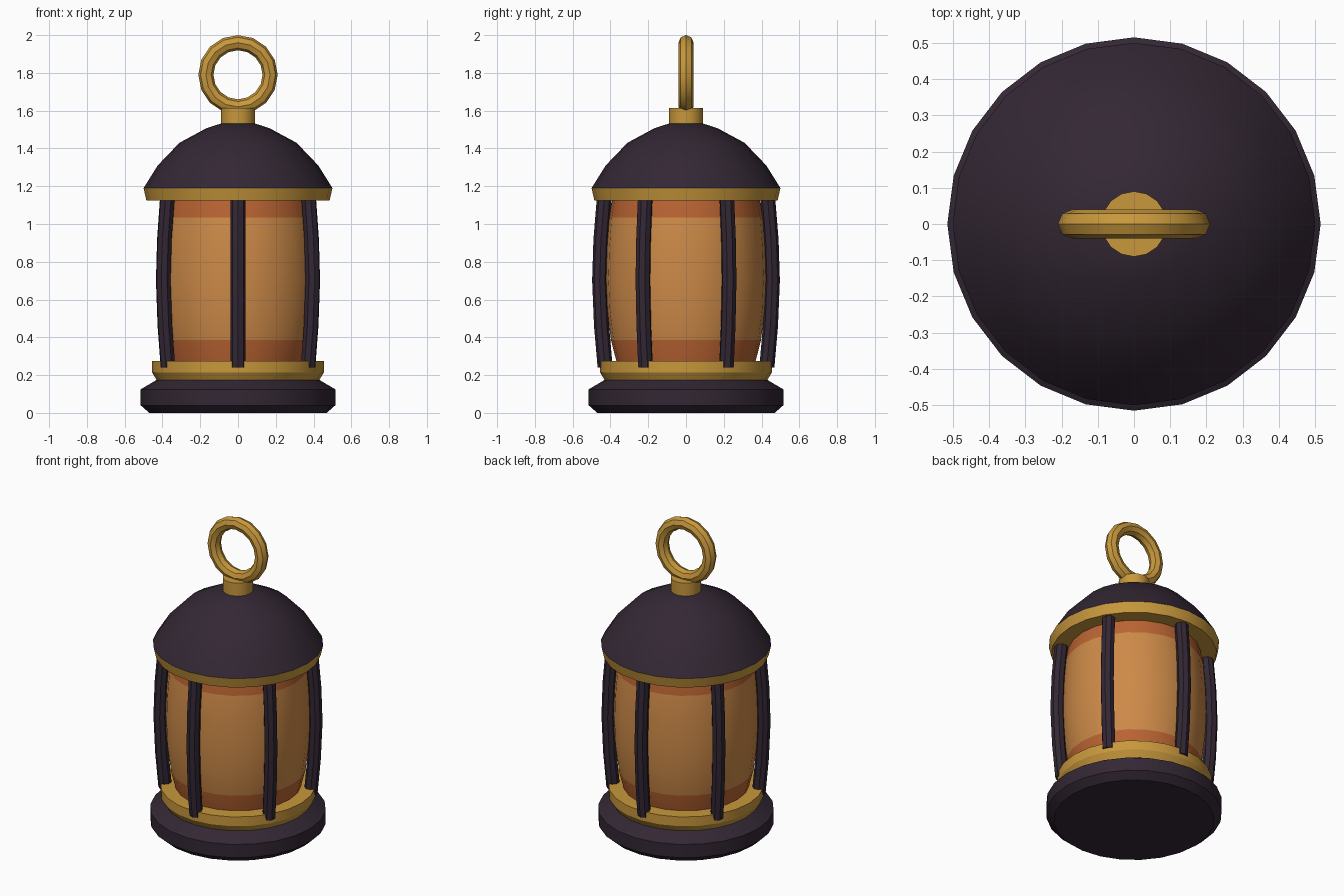
import bpy, bmesh, math
from mathutils import Vector

if "Cube" in bpy.data.objects:
    bpy.data.objects.remove(bpy.data.objects["Cube"])

SIDES = 24


def srgb(r, g, b):
    lin = lambda c: c / 12.92 if c <= 0.04045 else ((c + 0.055) / 1.055) ** 2.4
    return (lin(r / 255), lin(g / 255), lin(b / 255), 1)


def material(name, rgb):
    m = bpy.data.materials.new(name)
    m.diffuse_color = srgb(*rgb)
    m.use_nodes = True
    m.node_tree.nodes["Principled BSDF"].inputs["Base Color"].default_value = m.diffuse_color
    return m


DARK = material("dark iron", (51, 39, 52))
BRASS = material("brass", (200, 152, 60))
AMBER = material("amber glass", (205, 138, 72))
RUST = material("deep orange glass", (186, 100, 50))


def finish(name, bm, mats, angle=30):
    bmesh.ops.recalc_face_normals(bm, faces=bm.faces)
    me = bpy.data.meshes.new(name)
    bm.to_mesh(me)
    bm.free()
    for m in mats:
        me.materials.append(m)
    ob = bpy.data.objects.new(name, me)
    bpy.context.collection.objects.link(ob)
    bpy.ops.object.select_all(action='DESELECT')
    ob.select_set(True)
    bpy.context.view_layer.objects.active = ob
    bpy.ops.object.shade_smooth_by_angle(angle=math.radians(angle))
    return ob


def skin(bm, rings):
    """Bridge equal rings of points and cap both ends."""
    rings = [[bm.verts.new(p) for p in ring] for ring in rings]
    n = len(rings[0])
    for a, b in zip(rings, rings[1:]):
        for i in range(n):
            j = (i + 1) % n
            bm.faces.new((a[i], a[j], b[j], b[i]))
    bm.faces.new(rings[0])
    bm.faces.new(rings[-1])


def lathe(name, profile, mats, sides=SIDES):
    bm = bmesh.new()
    skin(bm, [[(r * math.cos(math.tau * i / sides), r * math.sin(math.tau * i / sides), z)
               for i in range(sides)] for r, z in profile])
    # several glass colours: end bands differ from the middle
    if len(mats) > 1:
        for f in bm.faces:
            z = f.calc_center_median().z
            f.material_index = 0 if 0.385 < z < 1.035 else 1
    return finish(name, bm, mats)


# Body parts, bottom to top
lathe("base", [(0.47, 0), (0.515, 0.04), (0.515, 0.125), (0.43, 0.175)], [DARK])
lathe("lower_collar", [(0.425, 0.165), (0.455, 0.215), (0.455, 0.275)], [BRASS])
lathe("glass", [(0.365, 0.26), (0.397, 0.385), (0.418, 0.55), (0.425, 0.71),
                (0.42, 0.87), (0.407, 1.035), (0.388, 1.14)], [AMBER, RUST])
lathe("roof_rim", [(0.485, 1.125), (0.5, 1.19)], [BRASS])
lathe("roof", [(0.5, 1.19), (0.425, 1.31), (0.31, 1.43), (0.165, 1.508), (0.08, 1.535)], [DARK])
lathe("neck", [(0.09, 1.52), (0.09, 1.615)], [BRASS], 16)

# Bowed cage bars
bar_path = [(0.428, 0.24), (0.447, 0.46), (0.457, 0.70), (0.45, 0.92), (0.432, 1.14)]
for k in range(6):
    a = math.radians(-90 + 60 * k)
    out, side = Vector((math.cos(a), math.sin(a), 0)), Vector((-math.sin(a), math.cos(a), 0))
    bm = bmesh.new()
    skin(bm, [[out * (r + 0.04 * math.cos(math.tau * i / 8)) + side * 0.04 * math.sin(math.tau * i / 8)
               + Vector((0, 0, z)) for i in range(8)] for r, z in bar_path])
    finish(f"cage_bar_{k + 1}", bm, [DARK])

# Hanging ring
bpy.ops.mesh.primitive_torus_add(major_segments=16, minor_segments=8, major_radius=0.17,
                                 minor_radius=0.04, location=(0, 0, 1.79),
                                 rotation=(math.pi / 2, 0, 0))
ring = bpy.context.object
ring.name = "hanging_ring"
ring.data.materials.append(BRASS)
bpy.ops.object.shade_smooth_by_angle(angle=math.radians(30))
